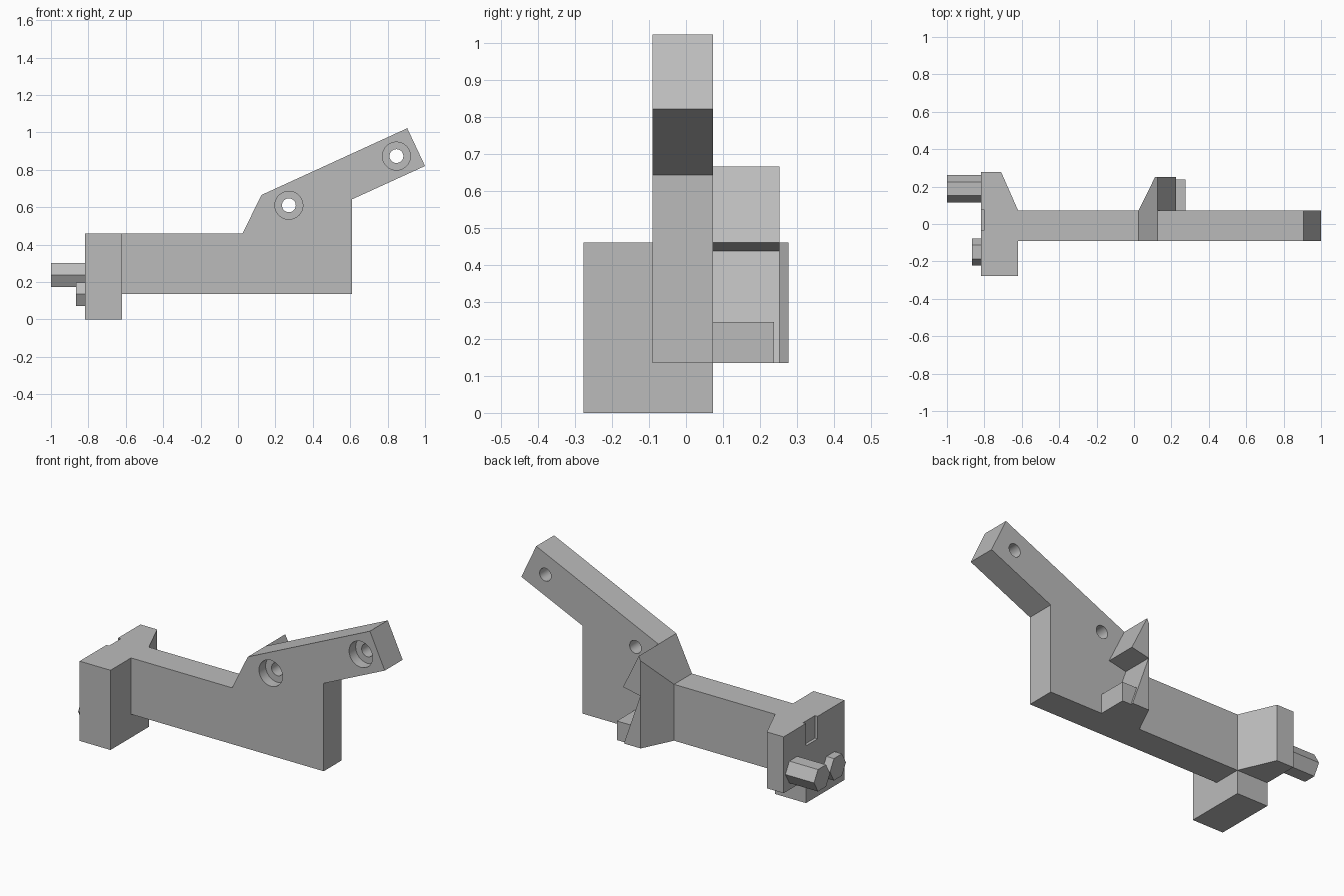
import bpy
import bmesh
from math import cos, sin, tau
from mathutils import Vector

cube = bpy.data.objects.get("Cube")
if cube:
    bpy.data.objects.remove(cube, do_unlink=True)

GREY = (0.5, 0.5, 0.5, 1)
grey = bpy.data.materials.new("plain grey")
grey.use_nodes = True
grey.diffuse_color = GREY
grey.node_tree.nodes["Principled BSDF"].inputs["Base Color"].default_value = GREY

# Place a 2D profile point at a depth along the extrusion axis
PLACE = {
    "x": lambda a, b, d: (d, a, b),
    "y": lambda a, b, d: (a, d, b),
    "z": lambda a, b, d: (a, b, d),
}


def prism(name, profile, axis, lo, hi, cut=None):
    """Extrude a profile along an axis; optionally trim it by a plane."""
    bm = bmesh.new()
    face = bm.faces.new([bm.verts.new(PLACE[axis](a, b, lo)) for a, b in profile])
    ext = bmesh.ops.extrude_face_region(bm, geom=[face])
    moved = [v for v in ext["geom"] if isinstance(v, bmesh.types.BMVert)]
    bmesh.ops.translate(bm, verts=moved, vec=PLACE[axis](0, 0, hi - lo))
    if cut:
        geom = bm.verts[:] + bm.edges[:] + bm.faces[:]
        bmesh.ops.bisect_plane(bm, geom=geom, plane_co=cut[0], plane_no=cut[1],
                               clear_inner=True)
        bmesh.ops.holes_fill(bm, edges=[e for e in bm.edges if e.is_boundary])
    bmesh.ops.recalc_face_normals(bm, faces=bm.faces)
    mesh = bpy.data.meshes.new(name)
    bm.to_mesh(mesh)
    bm.free()
    mesh.materials.append(grey)
    obj = bpy.data.objects.new(name, mesh)
    bpy.context.collection.objects.link(obj)
    return obj


def ring(a, b, radius, sides):
    return [(a + radius * cos(tau * i / sides), b + radius * sin(tau * i / sides))
            for i in range(sides)]


def rect(a0, a1, b0, b1):
    return [(a0, b0), (a1, b0), (a1, b1), (a0, b1)]


def subtract(obj, cutter):
    cutter.hide_render = True
    mod = obj.modifiers.new("cut", "BOOLEAN")
    mod.operation = "DIFFERENCE"
    mod.solver = "EXACT"
    mod.object = cutter
    bpy.context.view_layer.objects.active = obj
    bpy.ops.object.modifier_apply(modifier=mod.name)
    bpy.data.objects.remove(cutter, do_unlink=True)


FRONT, BACK = -0.09, 0.073
BASE, SHOULDER = 0.135, 0.46

# Main plate with its raised arm
plate = prism("main_plate", [
    (-0.62, BASE), (0.61, BASE), (0.61, 0.642), (1.0, 0.82), (0.905, 1.022),
    (0.125, 0.665), (0.025, SHOULDER), (-0.62, SHOULDER)], "y", FRONT, BACK)

# Counterbored screw holes
for hx, hz in ((0.272, 0.61), (0.847, 0.873)):
    subtract(plate, prism("screw_hole", ring(hx, hz, 0.037, 32), "y", -0.2, 0.2))
    subtract(plate, prism("counterbore", ring(hx, hz, 0.075, 32), "y", -0.2, -0.03))
bpy.ops.object.select_all(action="DESELECT")
plate.select_set(True)
bpy.context.view_layer.objects.active = plate
bpy.ops.object.shade_smooth_by_angle()

# End block with a tapered rear wing, raised underside and top notch
block = prism("end_block", [
    (-0.817, -0.277), (-0.62, -0.277), (-0.62, BACK), (-0.71, 0.277),
    (-0.817, 0.277)], "z", 0, SHOULDER)
subtract(block, prism("wing_clearance", rect(-1, -0.5, BACK, 0.5), "z", -0.2, BASE))
subtract(block, prism("notch", rect(-1, -0.8, -0.033, 0.075), "z", 0.33, 0.6))

# Hexagonal pegs on the end block
for name, py, pz, tip in (("long_peg", 0.188, 0.237, -1.0),
                          ("short_peg", -0.15, 0.135, -0.865)):
    prism(name, ring(py, pz, 0.073, 6), "x", tip, -0.81)

# Rear hook: barbed profile trimmed by a slanted outer wall
prism("rear_hook", [
    (0.025, BASE), (0.22, BASE), (0.115, 0.437), (0.225, SHOULDER),
    (0.125, 0.665), (0.025, SHOULDER)], "y", BACK, 0.252,
    cut=((0.025, BACK, 0), Vector((0.179, -0.088, 0)).normalized()))

# Foot at the base of the hook
prism("hook_foot", rect(0.15, 0.275, BASE, 0.245), "y", BACK, 0.238)
